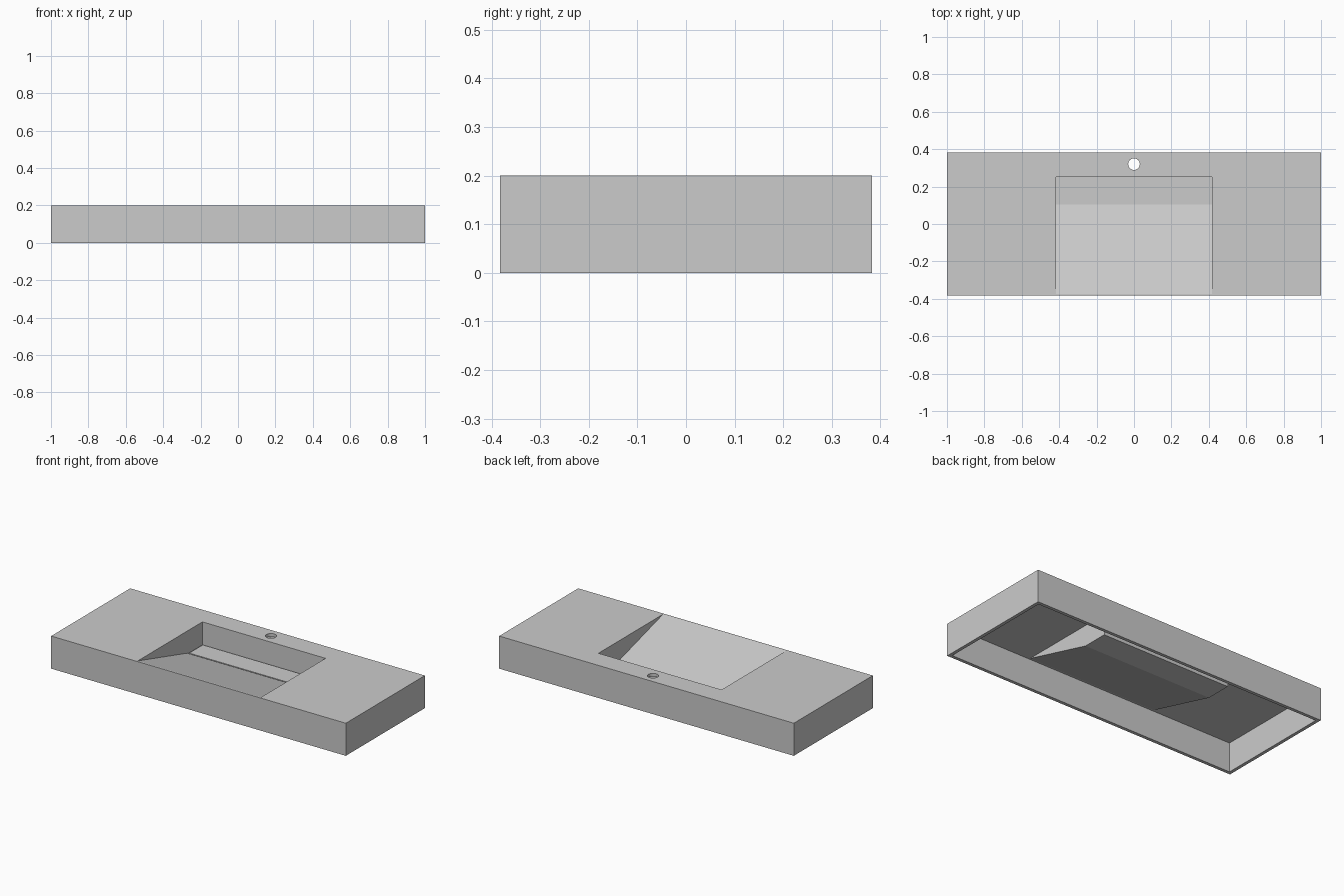
import bpy, bmesh, math

if "Cube" in bpy.data.objects:
    bpy.data.objects.remove(bpy.data.objects["Cube"])

W, D, H, T = 1.0, 0.383, 0.2, 0.02   # half width, half depth, height, wall


def prism(name, profile, half_w):
    """Extrude a (y, z) side profile symmetrically along x."""
    bm = bmesh.new()
    face = bm.faces.new([bm.verts.new((-half_w, y, z)) for y, z in profile])
    ext = bmesh.ops.extrude_face_region(bm, geom=[face])
    moved = [v for v in ext["geom"] if isinstance(v, bmesh.types.BMVert)]
    bmesh.ops.translate(bm, verts=moved, vec=(2 * half_w, 0, 0))
    bmesh.ops.recalc_face_normals(bm, faces=bm.faces[:])
    mesh = bpy.data.meshes.new(name)
    bm.to_mesh(mesh)
    bm.free()
    obj = bpy.data.objects.new(name, mesh)
    bpy.context.collection.objects.link(obj)
    return obj


def box(name, half_w, y0, y1, z0, z1):
    return prism(name, [(y0, z0), (y1, z0), (y1, z1), (y0, z1)], half_w)


def boolean(target, tool, operation):
    """Apply a boolean and remove the tool object."""
    mod = target.modifiers.new(operation.title(), "BOOLEAN")
    mod.object, mod.operation, mod.solver = tool, operation, "EXACT"
    bpy.context.view_layer.objects.active = target
    bpy.ops.object.modifier_apply(modifier=mod.name)
    bpy.data.objects.remove(tool, do_unlink=True)


# Countertop: box open underneath
top = box("countertop", W, -D, D, 0, H)
boolean(top, box("cavity", W - T, -D + T, D - T, -0.1, H - T), "DIFFERENCE")

# Underside of the sloping basin
boolean(top, prism("basin_shell", [(-0.372, 0.185), (0.112, 0.052),
                                   (0.27, 0.052), (0.27, 0.185)], 0.437), "UNION")

# Basin opening: ramp falling to a flat trough at the back
slope = (H - 0.064) / (0.105 + 0.375)
boolean(top, prism("basin_cut", [(-0.375 - 0.1 / slope, H + 0.1), (0.105, 0.064),
                                 (0.105, 0.059), (0.252, 0.059),
                                 (0.252, H + 0.1)], 0.418), "DIFFERENCE")

# Tap hole
bpy.ops.mesh.primitive_cylinder_add(vertices=32, radius=0.031, depth=0.2,
                                    location=(0, 0.32, H))
boolean(top, bpy.context.object, "DIFFERENCE")

# Drain cover with a narrow gap all round
box("drain_cover", 0.41, 0.113, 0.244, 0.058, 0.064)
